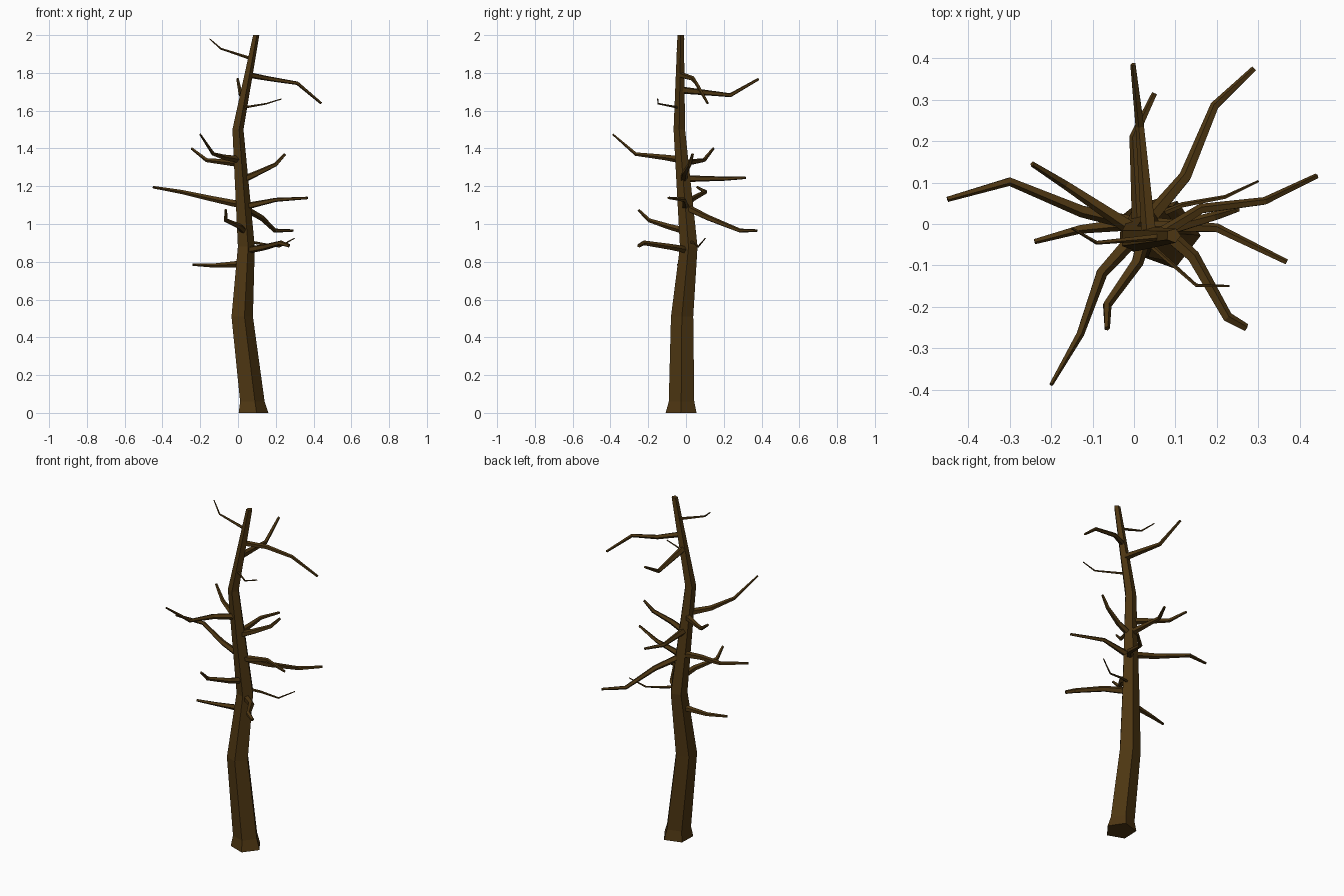
import bpy, bmesh, math
from mathutils import Vector

if "Cube" in bpy.data.objects:
    bpy.data.objects.remove(bpy.data.objects["Cube"])

bark = bpy.data.materials.new("dark brown bark")
bark.diffuse_color = (0.075, 0.037, 0.006, 1)
bark.use_nodes = True
bark.node_tree.nodes["Principled BSDF"].inputs["Base Color"].default_value = bark.diffuse_color


def tube(name, pts, radii, sides=5, flat=False, turn=0.0):
    """Flat-faced tapering tube through points; flat=True keeps rings level."""
    bm = bmesh.new()
    rings = []
    for i, (p, r) in enumerate(zip(pts, radii)):
        u, v = Vector((1, 0, 0)), Vector((0, 1, 0))
        if not flat:
            d = Vector()
            if i > 0:
                d += (p - pts[i - 1]).normalized()
            if i < len(pts) - 1:
                d += (pts[i + 1] - p).normalized()
            d.normalize()
            u = Vector((0, 0, 1)).cross(d).normalized()
            v = d.cross(u)
        angles = [turn + math.tau * k / sides for k in range(sides)]
        rings.append([bm.verts.new(p + r * (math.cos(a) * u + math.sin(a) * v)) for a in angles])
    for a, b in zip(rings, rings[1:]):
        for k in range(sides):
            n = (k + 1) % sides
            bm.faces.new((a[k], a[n], b[n], b[k]))
    bm.faces.new(rings[0][::-1])
    bm.faces.new(rings[-1])
    bmesh.ops.recalc_face_normals(bm, faces=bm.faces)
    mesh = bpy.data.meshes.new(name)
    bm.to_mesh(mesh)
    bm.free()
    mesh.materials.append(bark)
    bpy.context.collection.objects.link(bpy.data.objects.new(name, mesh))


# Crooked five-sided trunk with a flared foot
trunk = [Vector(p) for p in (
    (0.075, -0.025, 0), (0.07, -0.023, 0.06), (0.017, -0.02, 0.51),
    (0.04, 0.015, 0.88), (-0.003, -0.035, 1.5), (0.095, -0.028, 2.0))]
tube("trunk", trunk, (0.086, 0.071, 0.062, 0.049, 0.032, 0.018),
     flat=True, turn=math.radians(-74))


def trunk_at(z):
    """Centre of the trunk at a height."""
    for a, b in zip(trunk, trunk[1:]):
        if z <= b.z:
            return a.lerp(b, (z - a.z) / (b.z - a.z))


def branch(name, z, bend, knee, tip, thick=0.020, thin=0.007):
    """Branch from the trunk at height z; bend pushes its first joint sideways."""
    root, knee, tip = trunk_at(z), Vector(knee), Vector(tip)
    side = Vector((0, 0, 1)).cross(knee - root).normalized()
    elbow = root.lerp(knee, 0.45) + side * bend
    radii = [thick + (thin - thick) * t / 3 for t in range(4)]
    tube(name, [root, elbow, knee, tip], radii)


# Main branches, from the bottom up
branch("low_left_branch", 0.79, 0, (-0.13, -0.012, 0.78), (-0.24, -0.042, 0.785))
branch("low_front_branch", 0.86, 0.025, (0.225, -0.225, 0.90), (0.27, -0.25, 0.885), thin=0.01)
branch("short_front_branch", 0.96, 0.02, (-0.065, -0.195, 1.02), (-0.065, -0.252, 1.075))
branch("drooping_back_branch", 1.09, -0.026, (0.195, 0.285, 0.965), (0.29, 0.375, 0.965))
branch("middle_right_branch", 1.09, 0, (0.2, -0.01, 1.128), (0.368, -0.092, 1.138))
branch("middle_left_branch", 1.10, 0.014, (-0.3, 0.103, 1.17), (-0.45, 0.06, 1.195))
branch("middle_back_branch", 1.24, 0, (0, 0.21, 1.24), (0.05, 0.315, 1.245))
branch("rising_right_branch", 1.23, -0.01, (0.2, 0.02, 1.315), (0.25, 0.035, 1.37))
branch("rising_left_branch", 1.32, 0, (-0.165, 0.095, 1.338), (-0.245, 0.145, 1.4))
branch("rising_front_branch", 1.34, -0.028, (-0.13, -0.265, 1.37), (-0.2, -0.387, 1.475), thin=0.005)
branch("upper_back_branch", 1.71, 0, (0.015, 0.235, 1.682), (-0.002, 0.385, 1.768))
branch("upper_right_branch", 1.79, 0.03, (0.315, 0.055, 1.745), (0.44, 0.115, 1.64), thick=0.016)

# Thin twigs
branch("low_twig", 0.91, 0.01, (0.22, 0.065, 0.88), (0.3, 0.103, 0.925), 0.009, 0.003)
branch("upper_twig", 1.615, 0, (0.15, -0.148, 1.637), (0.23, -0.15, 1.662), 0.007, 0.003)
branch("top_twig", 1.875, 0, (-0.09, -0.045, 1.928), (-0.15, -0.01, 1.98), 0.009, 0.003)
